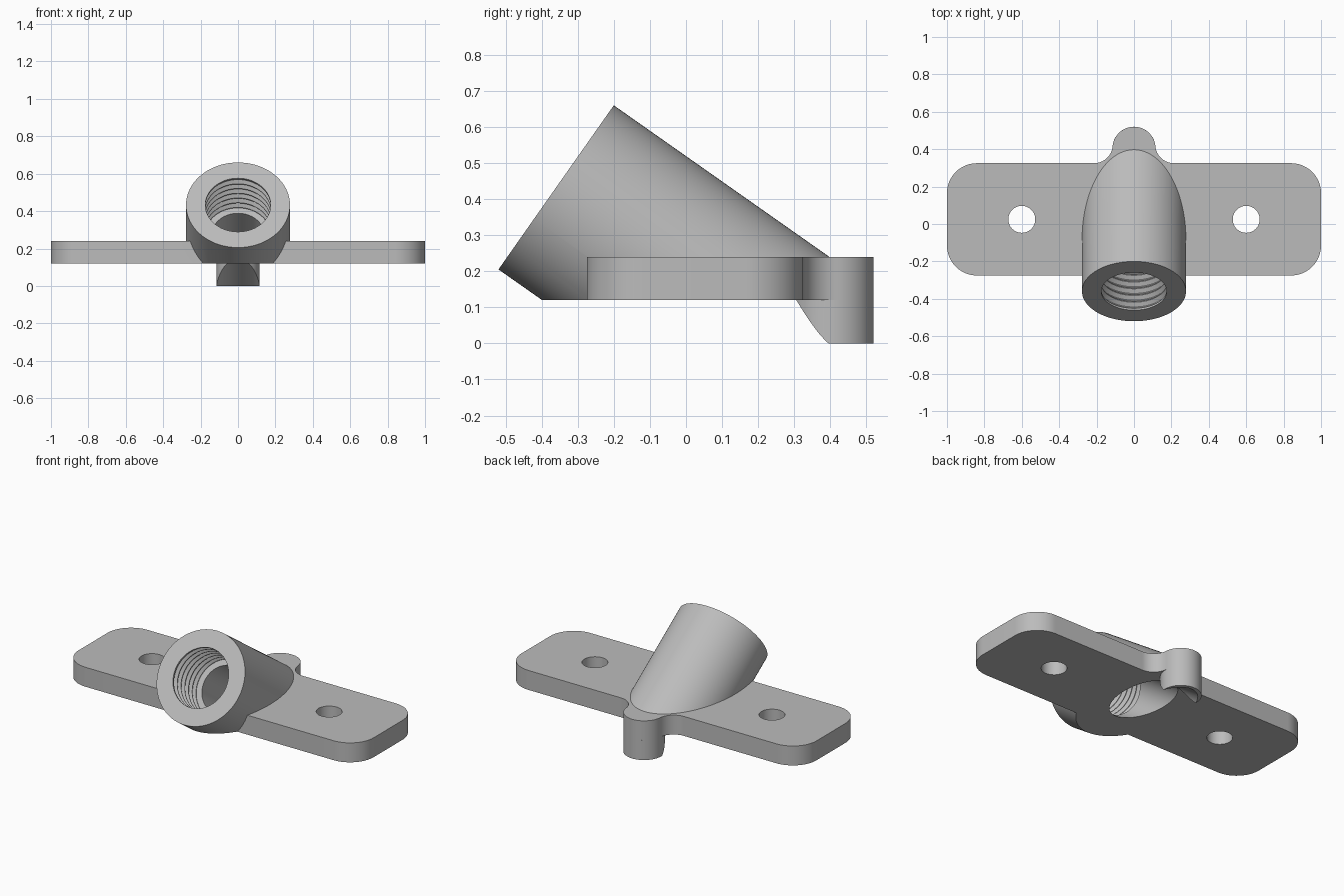
import bpy, bmesh
from math import sin, cos, pi, radians
from mathutils import Matrix, Vector

cube = bpy.data.objects.get("Cube")
if cube:
    bpy.data.objects.remove(cube, do_unlink=True)

grey = bpy.data.materials.new("plain_grey")
grey.use_nodes = True
colour = (0.5, 0.5, 0.5, 1)
grey.diffuse_color = colour
grey.node_tree.nodes["Principled BSDF"].inputs["Base Color"].default_value = colour

BOTTOM, TOP = 0.121, 0.24
TUBE_FRAME = Matrix.Translation((0, -0.36, 0.4325)) @ Matrix.Rotation(radians(-125.1), 4, 'X')


def finish(name, bm):
    bmesh.ops.recalc_face_normals(bm, faces=bm.faces)
    mesh = bpy.data.meshes.new(name)
    bm.to_mesh(mesh)
    bm.free()
    mesh.materials.append(grey)
    ob = bpy.data.objects.new(name, mesh)
    bpy.context.collection.objects.link(ob)
    return ob


def prism(name, outline, z0, z1):
    bm = bmesh.new()
    face = bm.faces.new([bm.verts.new((x, y, z0)) for x, y in outline])
    new = bmesh.ops.extrude_face_region(bm, geom=[face])["geom"]
    bmesh.ops.translate(bm, vec=(0, 0, z1 - z0),
                        verts=[v for v in new if isinstance(v, bmesh.types.BMVert)])
    return finish(name, bm)


def lathe(name, profile, frame, n=96):
    bm = bmesh.new()
    rings = [[bm.verts.new((r * cos(2 * pi * i / n), r * sin(2 * pi * i / n), t))
              for i in range(n)] for r, t in profile]
    for a, b in zip(rings, rings[1:]):
        for i in range(n):
            j = (i + 1) % n
            bm.faces.new((a[i], a[j], b[j], b[i]))
    bm.faces.new(rings[0])
    bm.faces.new(rings[-1])
    bm.transform(frame)
    return finish(name, bm)


def box(name, low, high):
    return prism(name, [(low[0], low[1]), (high[0], low[1]),
                        (high[0], high[1]), (low[0], high[1])], low[2], high[2])


def arc(cx, cy, r, a0, a1, n=16):
    angles = [radians(a0 + (a1 - a0) * i / n) for i in range(n + 1)]
    return [(cx + r * cos(a), cy + r * sin(a)) for a in angles]


def combine(target, tool, operation):
    mod = target.modifiers.new(operation, 'BOOLEAN')
    mod.operation, mod.object, mod.solver = operation, tool, 'EXACT'
    with bpy.context.temp_override(object=target, active_object=target):
        bpy.ops.object.modifier_apply(modifier=mod.name)


# Flange outline: rounded corners and a filleted lobe at the back
PIN_Y, PIN_R, FILLET = 0.405, 0.115, 0.1
half = arc(0.84, -0.115, 0.16, -90, 0) + arc(0.84, 0.165, 0.16, 0, 90)
half += arc(0.214, 0.425, FILLET, 270, 185.4)
half += arc(0, PIN_Y, PIN_R, 5.4, 90)[1:]
outline = half + [(-x, y) for x, y in reversed(half[:-1])]
bracket = prism("flange_with_socket", outline, BOTTOM, TOP)

# Slanted socket tube, trimmed to the flange
tube = lathe("socket_tube", [(0.278, 0), (0.278, 1.2)], TUBE_FRAME)
below = box("trim_below", (-1, -2, -1), (1, 2, BOTTOM))
behind = box("trim_behind", (-1, 0.1, -1), (1, 2, TOP - 0.005))
combine(tube, below, 'DIFFERENCE')
combine(tube, behind, 'DIFFERENCE')
combine(bracket, tube, 'UNION')

# Locating pin under the back lobe
pin = lathe("locating_pin", [(PIN_R, 0), (PIN_R, BOTTOM)], Matrix.Translation((0, PIN_Y, 0)))

# Threaded bore that steps down to a narrower through hole
MINOR, MAJOR, PITCH = 0.175, 0.193, 0.044
profile = [(MINOR, -0.1), (MINOR, 0.012)]
for k in range(6):
    t = 0.012 + k * PITCH
    profile += [(MAJOR, t + 0.4 * PITCH), (MAJOR, t + 0.5 * PITCH),
                (MINOR, t + 0.9 * PITCH), (MINOR, t + PITCH)]
profile += [(0.14, profile[-1][1]), (0.14, 1.4)]
bore = lathe("bore_cutter", profile, TUBE_FRAME)
combine(bracket, bore, 'DIFFERENCE')
combine(pin, bore, 'DIFFERENCE')

# Screw holes
cutters = [tube, below, behind, bore]
for side in (-1, 1):
    hole = lathe("screw_hole", [(0.072, 0), (0.072, 0.5)], Matrix.Translation((side * 0.6, 0.025, 0)), 48)
    combine(bracket, hole, 'DIFFERENCE')
    cutters.append(hole)

for ob in cutters:
    bpy.data.objects.remove(ob, do_unlink=True)

# Smooth curved walls, keep edges crisp
for ob in bpy.context.selected_objects:
    ob.select_set(False)
for ob in (bracket, pin):
    ob.select_set(True)
bpy.context.view_layer.objects.active = bracket
bpy.ops.object.shade_smooth_by_angle(angle=radians(25))
